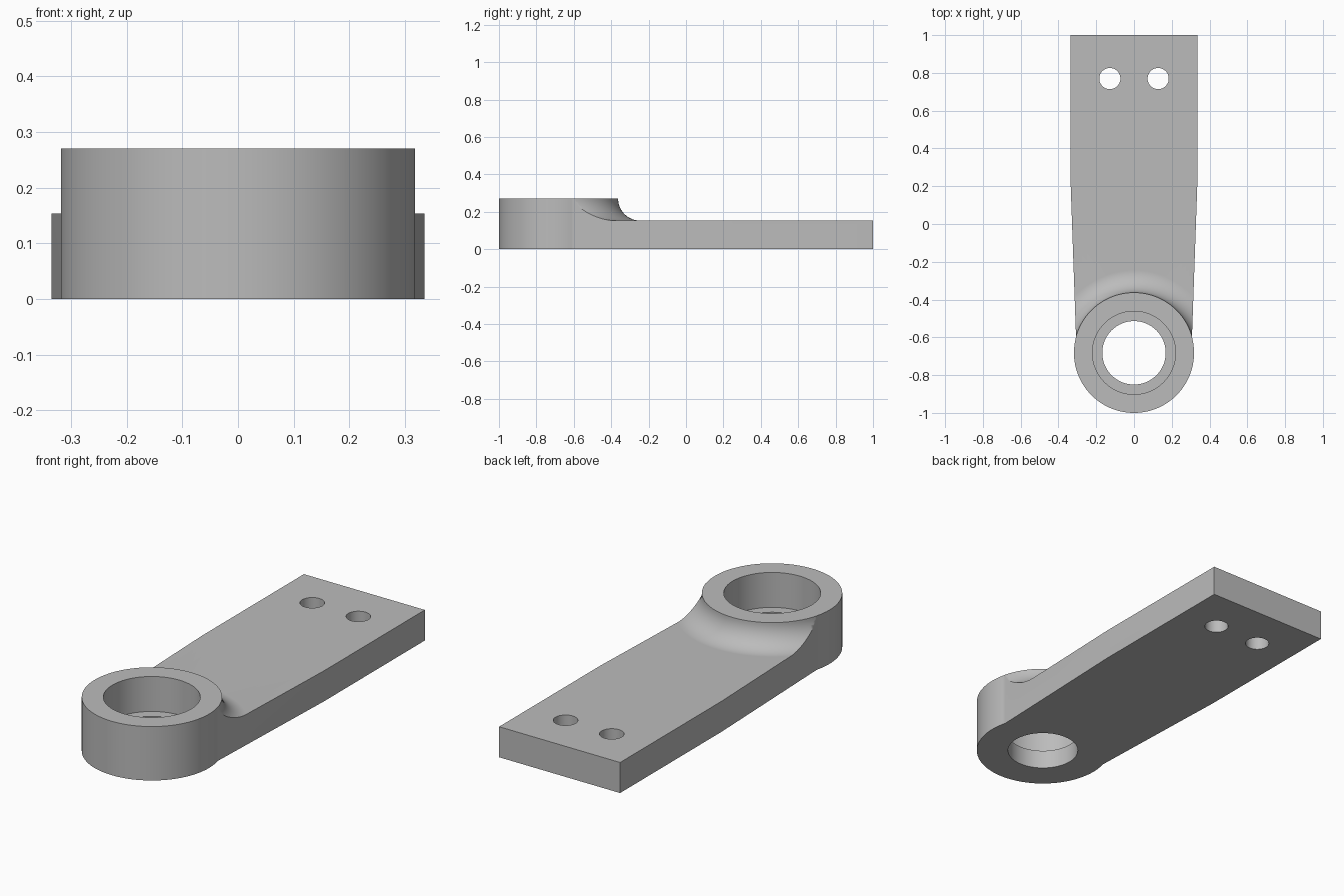
import bpy, bmesh, math

if "Cube" in bpy.data.objects:
    bpy.data.objects.remove(bpy.data.objects["Cube"])

EYE_Y, EYE_R, EYE_TOP = -0.682, 0.318, 0.27
PLATE_TOP, FILLET = 0.153, 0.117
HALF_W, NECK_W = 0.335, 0.307
SEG = 128

grey = bpy.data.materials.new("plain grey")
grey.use_nodes = True
colour = (0.5, 0.5, 0.5, 1)
grey.diffuse_color = colour
grey.node_tree.nodes["Principled BSDF"].inputs["Base Color"].default_value = colour


def finish(bm, name):
    bmesh.ops.recalc_face_normals(bm, faces=bm.faces)
    mesh = bpy.data.meshes.new(name)
    bm.to_mesh(mesh)
    bm.free()
    mesh.materials.append(grey)
    obj = bpy.data.objects.new(name, mesh)
    bpy.context.collection.objects.link(obj)
    return obj


def extrude_outline(points, height, name):
    bm = bmesh.new()
    face = bm.faces.new([bm.verts.new((x, y, 0)) for x, y in points])
    side = bmesh.ops.extrude_face_region(bm, geom=[face])["geom"]
    bmesh.ops.translate(bm, vec=(0, 0, height),
                        verts=[v for v in side if isinstance(v, bmesh.types.BMVert)])
    return finish(bm, name)


def revolve(profile, name):
    bm = bmesh.new()
    verts = [bm.verts.new((r, EYE_Y, z)) for r, z in profile]
    edges = [bm.edges.new(pair) for pair in zip(verts, verts[1:])]
    bmesh.ops.spin(bm, geom=verts + edges, cent=(0, EYE_Y, 0), axis=(0, 0, 1),
                   angle=math.tau, steps=SEG)
    bmesh.ops.remove_doubles(bm, verts=bm.verts, dist=1e-5)
    return finish(bm, name)


def cylinder(x, y, radius, bottom, top, name):
    bm = bmesh.new()
    bmesh.ops.create_cone(bm, cap_ends=True, segments=SEG // 2, radius1=radius,
                          radius2=radius, depth=top - bottom)
    bmesh.ops.translate(bm, verts=bm.verts, vec=(x, y, (top + bottom) / 2))
    return finish(bm, name)


def combine(obj, tool, operation):
    mod = obj.modifiers.new(operation.lower(), "BOOLEAN")
    mod.operation, mod.object, mod.solver = operation, tool, "EXACT"
    bpy.context.view_layer.objects.active = obj
    bpy.ops.object.modifier_apply(modifier=mod.name)
    bpy.data.objects.remove(tool)


# Arm outline: straight tail, tapered neck, round eye at the front
neck = math.acos(NECK_W / EYE_R)
arc = [neck - (math.pi + 2 * neck) * i / 80 for i in range(81)]
outline = [(-HALF_W, 0.2), (-HALF_W, 1), (HALF_W, 1), (HALF_W, 0.2)]
outline += [(EYE_R * math.cos(a), EYE_Y + EYE_R * math.sin(a)) for a in arc]
arm = extrude_outline(outline, EYE_TOP, "bracket_arm")

# Height envelope: tall eye, concave fillet, thin plate
r0 = EYE_R + 0.001
profile = [(0, -0.1), (2.5, -0.1), (2.5, PLATE_TOP)]
for i in range(17):
    a = math.pi / 2 * i / 16
    profile.append((r0 + FILLET * (1 - math.sin(a)),
                    EYE_TOP - FILLET * math.cos(a)))
profile += [(r0, 0.4), (0, 0.4)]
combine(arm, revolve(profile, "height_envelope"), "INTERSECT")

# Stepped bore in the eye and two bolt holes in the tail
combine(arm, cylinder(0, EYE_Y, 0.22, 0.095, 0.5, "counterbore"), "DIFFERENCE")
combine(arm, cylinder(0, EYE_Y, 0.168, -0.1, 0.2, "through_bore"), "DIFFERENCE")
for side in (-1, 1):
    combine(arm, cylinder(side * 0.128, 0.77, 0.056, -0.1, 0.4, "bolt_hole"), "DIFFERENCE")

# Smooth curved walls, crisp edges
bpy.ops.object.select_all(action="DESELECT")
arm.select_set(True)
bpy.context.view_layer.objects.active = arm
bpy.ops.object.shade_smooth_by_angle(angle=math.radians(30))
weighted = arm.modifiers.new("even_shading", "WEIGHTED_NORMAL")
weighted.keep_sharp = True
